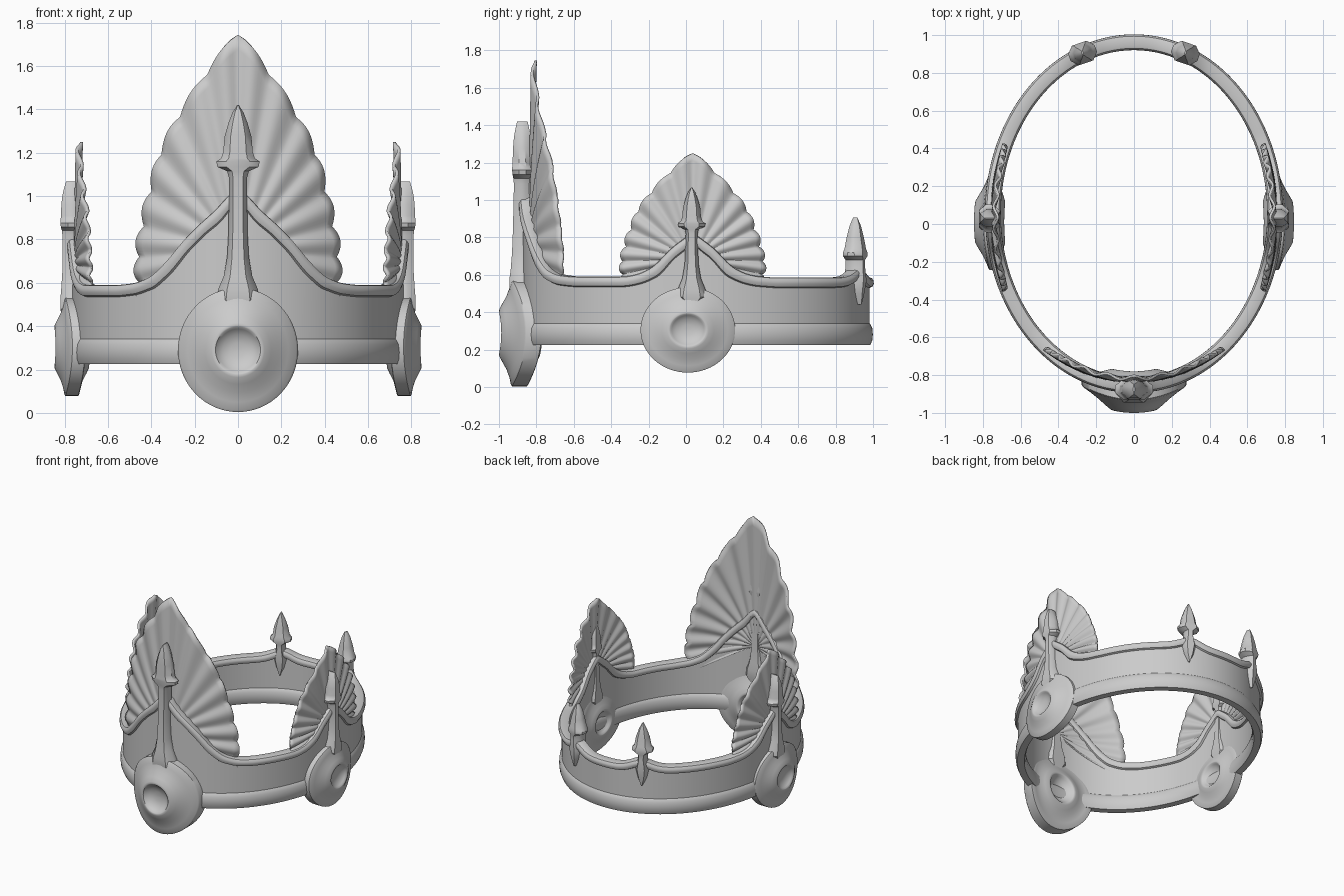
import bpy, bmesh, math
from mathutils import Vector

if "Cube" in bpy.data.objects:
    bpy.data.objects.remove(bpy.data.objects["Cube"])

metal = bpy.data.materials.new("grey metal")
metal.use_nodes = True
GREY = (0.6, 0.6, 0.6, 1)
metal.diffuse_color = GREY
metal.node_tree.nodes["Principled BSDF"].inputs["Base Color"].default_value = GREY

RX, RY, CY = 0.775, 0.935, 0.055


def finish(name, bm, angle=35):
    bmesh.ops.recalc_face_normals(bm, faces=bm.faces)
    mesh = bpy.data.meshes.new(name)
    bm.to_mesh(mesh)
    bm.free()
    mesh.materials.append(metal)
    obj = bpy.data.objects.new(name, mesh)
    bpy.context.collection.objects.link(obj)
    bpy.ops.object.select_all(action="DESELECT")
    obj.select_set(True)
    bpy.context.view_layer.objects.active = obj
    bpy.ops.object.shade_smooth_by_angle(angle=math.radians(angle))
    return obj


def loft(bm, rings, closed=True, loop=False, caps=False):
    """Skin a list of point rings."""
    rows = [[bm.verts.new(p) for p in ring] for ring in rings]
    n = len(rows[0])
    pairs = list(zip(rows, rows[1:])) + ([(rows[-1], rows[0])] if loop else [])
    for a, b in pairs:
        for i in range(n if closed else n - 1):
            j = (i + 1) % n
            bm.faces.new((a[i], a[j], b[j], b[i]))
    if caps:
        bm.faces.new(rows[0])
        bm.faces.new(rows[-1])


def interp(table, x):
    for (x0, y0), (x1, y1) in zip(table, table[1:]):
        if x <= x1:
            return y0 + (y1 - y0) * (x - x0) / (x1 - x0)
    return table[-1][1]


def frame(x, y, direction, bend=0):
    """Local (sideways, outward, up) to world, bent back around the band."""
    n = Vector((math.cos(direction), math.sin(direction), 0))
    t = Vector((-n.y, n.x, 0))
    base = Vector((x, y, 0))
    return lambda s, d, z: base + t * s + n * (d - bend * s * s) + Vector((0, 0, z))


# Band with a rolled rim that sweeps up at the front and sides
FRONT_RISE = [(0, 1.04), (.05, 1.0), (.1, .94), (.18, .87), (.25, .8),
              (.33, .7), (.4, .63), (.47, .6), (.55, .59)]
SIDE_RISE = [(0, .83), (.05, .79), (.12, .74), (.2, .65), (.27, .61), (.35, .59)]


def top_height(a):
    x, y = RX * math.cos(a), CY + RY * math.sin(a)
    if y < -.45:
        return interp(FRONT_RISE, abs(x))
    if y < .45:
        return interp(SIDE_RISE, abs(y - .035))
    return .585 + .05 * math.exp(-((abs(x) - .27) / .09) ** 2)


def make_band(n=360):
    angles = [math.tau * i / n for i in range(n)]
    tops = [top_height(a) for a in angles]
    for _ in range(3):
        tops = [(tops[i - 1] + tops[i] + tops[(i + 1) % n]) / 3 for i in range(n)]
    rings = []
    for i, a in enumerate(angles):
        base = Vector((RX * math.cos(a), CY + RY * math.sin(a), 0))
        out = Vector((math.cos(a) / RX, math.sin(a) / RY, 0)).normalized()
        step = math.hypot(RX * math.sin(a), RY * math.cos(a)) * 2 * math.tau / n
        slope = (tops[(i + 1) % n] - tops[i - 1]) / step
        w = .055 * math.hypot(1, slope)
        t = tops[i]
        outer = [(-.004, .225), (.006, .25), (.009, .28), (.006, .315), (-.004, .335),
                 (-.008, .34), (-.008, t - w), (.006, t - w * .9), (.014, t - w * .6),
                 (.013, t - w * .3), (.004, t - w * .06), (-.006, t)]
        inner = [(-.056 - d, z) for d, z in reversed(outer)]
        rings.append([base + out * d + Vector((0, 0, z)) for d, z in outer + inner])
    bm = bmesh.new()
    loft(bm, rings, loop=True)
    finish("band", bm)


# Round dished medallion, the same on both faces
def make_disc(name, place, z, rx, rz, depth):
    half = [(.002, .55), (.12, .56), (.25, .67), (.34, .86), (.375, .98), (.4, 1), (.44, .98),
            (.55, .83), (.68, .64), (.84, .49), (.97, .42), (1, .36)]
    profile = half + [(r, -d) for r, d in reversed(half)]
    rings = []
    for r, d in profile:
        rings.append([place(rx * r * math.cos(a), depth * d, z + rz * r * math.sin(a))
                      for a in (math.tau * i / 64 for i in range(64))])
    bm = bmesh.new()
    loft(bm, rings, caps=True)
    finish(name, bm, 40)


# Faceted spear lofted through (height, half width, half depth)
def make_spear(name, place, levels):
    rings = []
    for z, w, d in levels:
        corner = [(w, .35 * d), (w * .55, d), (-w * .55, d), (-w, .35 * d)]
        corner += [(-s, -e) for s, e in corner]
        rings.append([place(s, e, z) for s, e in corner])
    bm = bmesh.new()
    loft(bm, rings, caps=True)
    finish(name, bm, 40)


def head(z, k):
    """Barbed spear head starting at height z."""
    shape = [(0, .042, .045), (.03, .05, .048), (.05, .095, .052), (.075, .1, .055),
             (.09, .078, .054), (.12, .068, .052), (.19, .062, .05), (.25, .045, .045),
             (.3, .026, .036), (.335, .004, .028)]
    return [(z + h * k, w * k, d) for h, w, d in shape]


# Fluted fan: the edge passes through notches, with one lobe between each pair
NOTCHES = [(0, 1.745), (.14, 1.56), (.265, 1.365), (.35, 1.19), (.395, 1.02),
           (.43, .86), (.452, .72), (.45, .6), (.43, .5)]
HUB = .75


def make_fan(name, place, sx, sz, top):
    per, rows, rings = 10, 14, []
    last = (len(NOTCHES) - 1) * per
    for i in range(-last, last + 1):
        t = abs(i) / per
        k = min(int(t), len(NOTCHES) - 2)
        (x0, z0), (x1, z1) = NOTCHES[k], NOTCHES[k + 1]
        f = t - k
        x, z = x0 + (x1 - x0) * f, z0 + (z1 - z0) * f - HUB
        length = math.hypot(x, z)
        grow = 1 + .028 * abs(math.sin(math.pi * t)) / length
        x = math.copysign(x, i) * grow
        z *= grow
        flute = -.011 * math.cos(math.tau * t)
        ring = []
        for j in range(rows + 1):
            r = .04 + .96 * j / rows
            h = HUB + z * r
            lean = -.02 * max(0, h - HUB)
            ring.append(place(x * r * sx, flute * r + lean, top - (1.745 - h) * sz))
        rings.append(ring)
    bm = bmesh.new()
    loft(bm, rings, closed=False)
    obj = finish(name, bm, 60)
    solid = obj.modifiers.new("thickness", "SOLIDIFY")
    solid.thickness = .014
    solid.offset = 0


make_band()

# Front ornament
south = -math.pi / 2
make_disc("front_disc", frame(0, -.89, south, 1.0), .29, .277, .286, .11)
make_fan("front_fan", frame(0, -.835, south, .8), 1, 1, 1.745)
make_spear("front_spear", frame(0, -.875, south),
           [(.43, .015, .05), (.52, .1, .07), (.57, .092, .07), (.63, .066, .062),
            (.72, .05, .055), (.85, .043, .05)] + head(1.085, 1))

# Side ornaments
for side, direction in (("left", 0), ("right", math.pi)):
    sx = 1 if side == "left" else -1
    make_disc(side + "_disc", frame(sx * .767, .01, direction, .5), .305, .253, .228, .08)
    make_fan(side + "_fan", frame(sx * .752, .035, direction, .48), .82, .565, 1.25)
    make_spear(side + "_spear", frame(sx * .765, .03, direction),
               [(.41, .012, .04), (.48, .085, .055), (.52, .075, .055), (.58, .05, .05),
                (.66, .037, .045)] + head(.82, .74))

    # Small double-pointed spear at the back
    a = math.atan2(.935, sx * .32)
    make_spear(side + "_back_spear", frame(sx * .272, .905, a),
               [(.44, .004, .035), (.5, .032, .045), (.57, .048, .055), (.64, .03, .05),
                (.68, .032, .05), (.7, .072, .055), (.72, .074, .055), (.74, .056, .05),
                (.8, .046, .04), (.86, .026, .028), (.905, .004, .012)])
